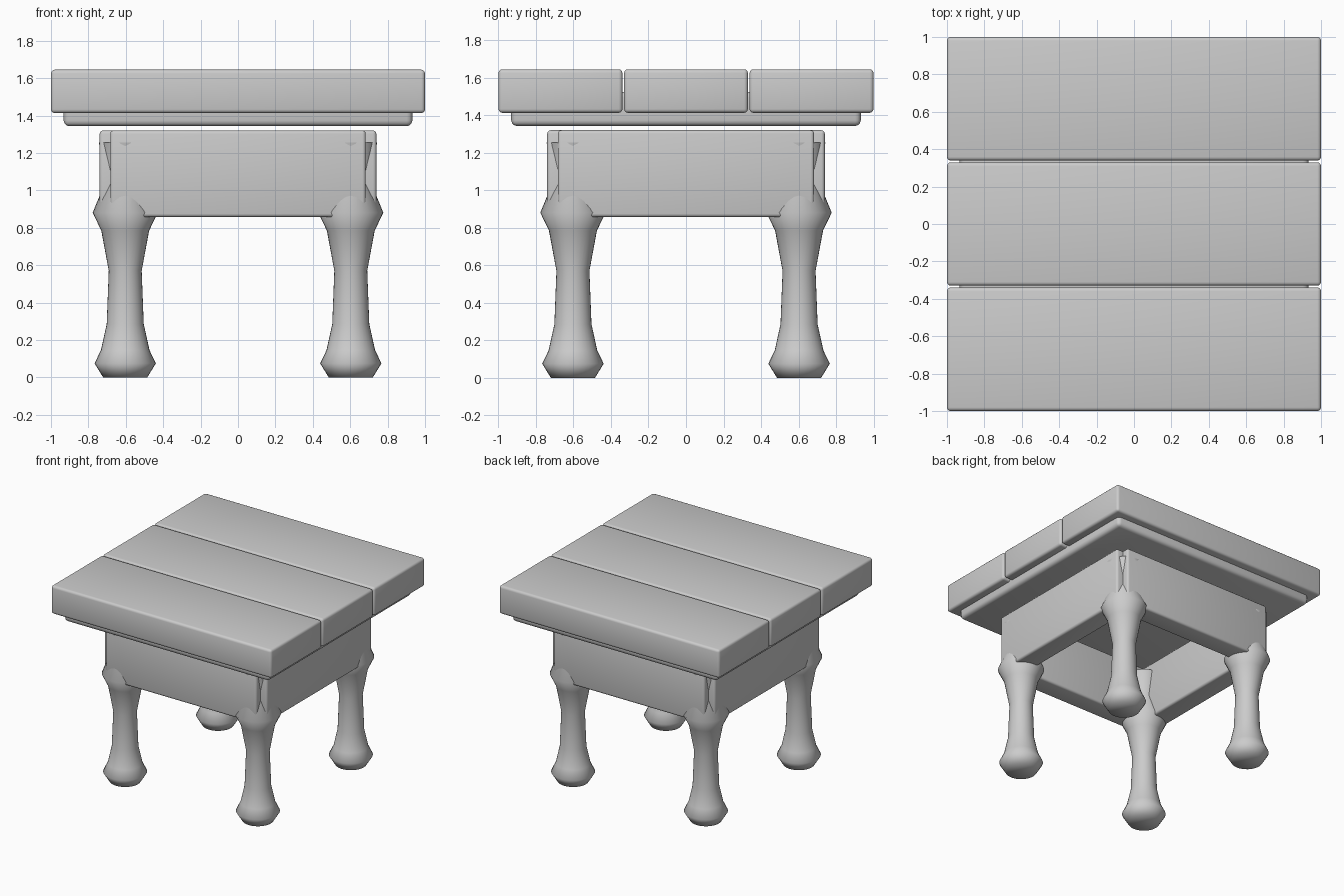
import bpy, bmesh, math

if "Cube" in bpy.data.objects:
    bpy.data.objects.remove(bpy.data.objects["Cube"])


def finish(name, bm, angle):
    bmesh.ops.recalc_face_normals(bm, faces=bm.faces)
    mesh = bpy.data.meshes.new(name)
    bm.to_mesh(mesh)
    bm.free()
    ob = bpy.data.objects.new(name, mesh)
    bpy.context.collection.objects.link(ob)
    bpy.ops.object.select_all(action='DESELECT')
    bpy.context.view_layer.objects.active = ob
    ob.select_set(True)
    bpy.ops.object.shade_smooth_by_angle(angle=math.radians(angle))
    return ob


def rounded_box(name, lo, hi, r):
    bm = bmesh.new()
    bmesh.ops.create_cube(bm, size=1)
    for v in bm.verts:
        v.co = [(a + b) / 2 + c * (b - a) for a, b, c in zip(lo, hi, v.co)]
    bmesh.ops.bevel(bm, geom=bm.edges[:], offset=r, segments=3, profile=0.5, affect='EDGES')
    return finish(name, bm, 35)


def turned(name, profile, x, y, sides=32):
    bm = bmesh.new()
    rings = []
    for r, z in profile:
        rings.append([bm.verts.new((x + r * math.cos(2 * math.pi * i / sides),
                                    y + r * math.sin(2 * math.pi * i / sides), z))
                      for i in range(sides)])
    for a, b in zip(rings, rings[1:]):
        for i in range(sides):
            j = (i + 1) % sides
            bm.faces.new((a[i], a[j], b[j], b[i]))
    bm.faces.new(rings[0][::-1])
    bm.faces.new(rings[-1])
    return finish(name, bm, 65)


# Three top planks with narrow gaps
for i, (y0, y1) in enumerate([(-1, -0.339), (-0.33, 0.33), (0.339, 1)]):
    rounded_box(f"top_plank_{i + 1}", (-1, y0, 1.413), (1, y1, 1.645), 0.02)

# Board under the planks, partly sunk into them
rounded_box("under_board", (-0.932, -0.932, 1.343), (0.932, 0.932, 1.525), 0.03)

# Apron boards on all four sides
for s, fb, lr in ((-1, "front", "left"), (1, "back", "right")):
    a, b = sorted((s * 0.74, s * 0.57))
    rounded_box(f"{fb}_apron", (-0.683, a, 0.857), (0.683, b, 1.32), 0.018)
    rounded_box(f"{lr}_apron", (a, -0.683, 0.857), (b, 0.683, 1.32), 0.018)

# Turned legs
leg_profile = [(0.118, 0), (0.164, 0.075), (0.13, 0.145), (0.099, 0.285), (0.088, 0.57),
               (0.128, 0.785), (0.174, 0.88), (0.103, 1.055), (0.1405, 1.255)]
for x, lr in ((-0.603, "left"), (0.603, "right")):
    for y, fb in ((-0.603, "front"), (0.603, "back")):
        turned(f"{fb}_{lr}_leg", leg_profile, x, y)
